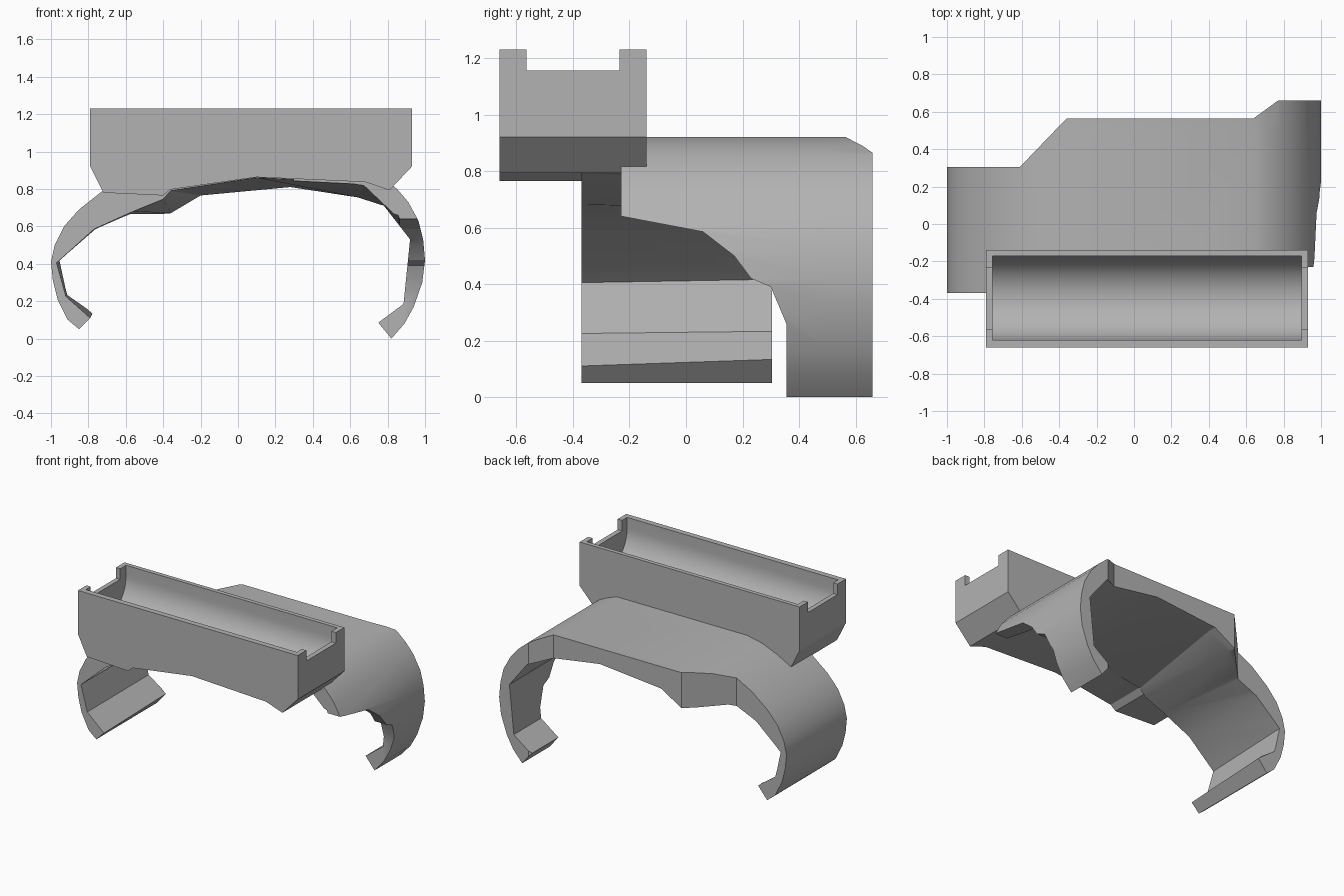
import bpy, bmesh, math

cube = bpy.data.objects.get("Cube")
if cube:
    bpy.data.objects.remove(cube)

grey = bpy.data.materials.new("plain grey")
grey.use_nodes = True
colour = (0.45, 0.45, 0.45, 1)
grey.diffuse_color = colour
grey.node_tree.nodes["Principled BSDF"].inputs["Base Color"].default_value = colour


def loft(name, sections):
    """Closed solid through matching rings of 3D points."""
    bm = bmesh.new()
    rings = [[bm.verts.new(p) for p in s] for s in sections]
    n = len(rings[0])
    for a, b in zip(rings, rings[1:]):
        for i in range(n):
            j = (i + 1) % n
            bm.faces.new((a[i], a[j], b[j], b[i]))
    bm.faces.new(rings[0])
    bm.faces.new(rings[-1])
    bmesh.ops.recalc_face_normals(bm, faces=bm.faces)
    mesh = bpy.data.meshes.new(name)
    bm.to_mesh(mesh)
    bm.free()
    mesh.materials.append(grey)
    ob = bpy.data.objects.new(name, mesh)
    bpy.context.collection.objects.link(ob)
    return ob


def prism(name, profile, axis, lo, hi):
    """Extrude a 2D profile along one axis."""
    def place(p, h):
        q = list(p)
        q.insert(axis, h)
        return q
    return loft(name, [[place(p, h) for p in profile] for h in (lo, hi)])


def cut(ob, cutter, operation="DIFFERENCE"):
    mod = ob.modifiers.new("cut", "BOOLEAN")
    mod.object, mod.operation, mod.solver = cutter, operation, "EXACT"
    bpy.context.view_layer.objects.active = ob
    bpy.ops.object.modifier_apply(modifier=mod.name)
    bpy.data.objects.remove(cutter)


# Curved band: one outer profile, inner profile changes from front to back
outer = [(-.85, .05), (-.91, .10), (-.965, .21), (-.99, .31), (-1, .41), (-.98, .5),
         (-.93, .6), (-.85, .69), (-.73, .785), (-.61, .85), (-.5, .895), (-.38, .92),
         (.64, .92), (.72, .89), (.78, .86), (.85, .8), (.91, .73), (.965, .63),
         (.99, .53), (1, .42), (.985, .3), (.94, .17), (.89, .08), (.82, 0)]
inner_front = [(-.79, .11), (-.92, .225), (-.97, .405), (-.77, .585), (-.56, .68),
               (-.4, .745), (-.36, .79), (.1, .86), (.68, .83), (.87, .65),
               (.92, .53), (.885, .185), (.75, .085)]
inner_back = [(-.775, .14), (-.91, .235), (-.95, .42), (-.76, .585), (-.61, .65),
              (-.36, .67), (-.2, .765), (.28, .81), (.64, .755), (.78, .71),
              (.92, .53), (.885, .185), (.75, .085)]
stations = [(-.37, inner_front), (.5, inner_back), (.8, inner_back)]
band = loft("curved_band", [[(x, y, z) for x, z in outer + inner[::-1]]
                            for y, inner in stations])

# Stepped back edge, seen from above
plan = [(-1.2, -.5), (-1.2, .305), (-.61, .305), (-.36, .565), (.64, .565),
        (.77, .66), (1.2, .66), (1.2, -.5)]
cut(band, prism("plan_cutter", plan, 2, -.5, 1.5), "INTERSECT")

# Swept front edge of the left arm
sweep = [(-.6, -.2), (.355, -.2), (.355, .26), (.3, .39), (.23, .42), (.17, .5),
         (.06, .585), (-.23, .64), (-.23, 1.2), (-.6, 1.2)]
cut(band, prism("arm_cutter", sweep, 0, .3, 1.2))

# Trough block with tapered ends and a bottom that follows the band
block = [(-.79, 1.23), (-.79, .92), (-.72, .78), (-.4, .765), (-.36, .797),
         (.1, .863), (.68, .837), (.81, .793), (.93, .92), (.93, 1.23)]
trough = prism("trough", block, 1, -.66, -.14)

# Round-bottomed channel
mid, radius, steps = -.395, .225, 32
arc = [(mid - radius * math.cos(math.pi * i / steps),
        1.155 - radius * math.sin(math.pi * i / steps)) for i in range(steps + 1)]
cut(trough, prism("channel_cutter", arc + [(-.17, 1.4), (-.62, 1.4)], 0, -.757, .895))

# Notches in both end walls
notch = [(-.565, 1.155), (-.235, 1.155), (-.235, 1.4), (-.565, 1.4)]
cut(trough, prism("notch_cutter", notch, 0, -1, 1.1))

for ob in (band, trough):
    bpy.ops.object.select_all(action="DESELECT")
    ob.select_set(True)
    bpy.context.view_layer.objects.active = ob
    bpy.ops.object.shade_smooth_by_angle(angle=math.radians(25))
